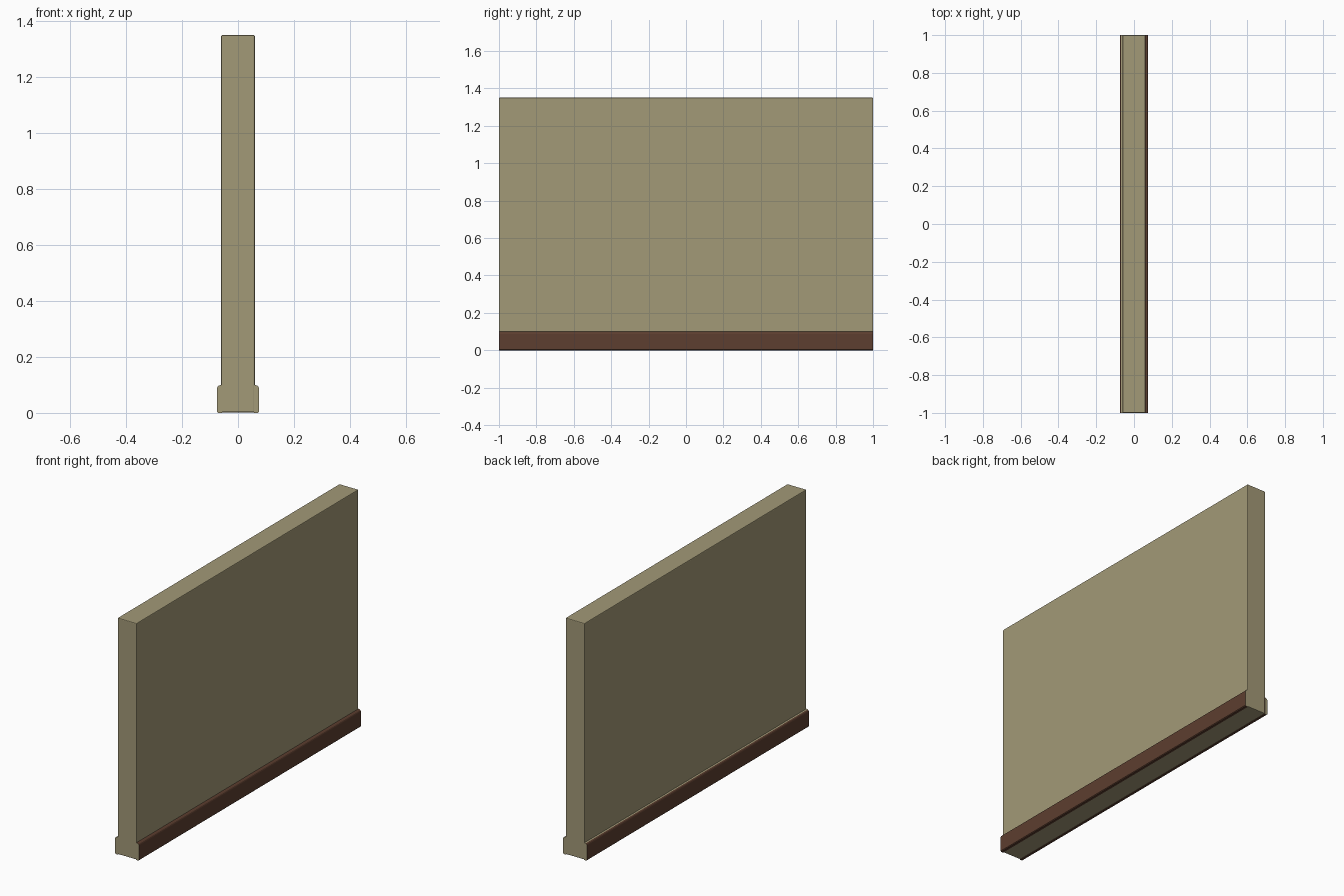
import bpy, bmesh

if "Cube" in bpy.data.objects:
    bpy.data.objects.remove(bpy.data.objects["Cube"])


def material(name, rgb):
    m = bpy.data.materials.new(name)
    m.diffuse_color = (*rgb, 1.0)
    m.use_nodes = True
    m.node_tree.nodes["Principled BSDF"].inputs["Base Color"].default_value = m.diffuse_color
    return m


plaster = material("tan_plaster", (0.365, 0.320, 0.185))
wood = material("dark_brown_wood", (0.110, 0.049, 0.029))


def extrude_profile(name, profile, half_len, mats):
    """Extrude an (x, z) outline along y."""
    bm = bmesh.new()
    face = bm.faces.new([bm.verts.new((x, -half_len, z)) for x, z in profile])
    out = bmesh.ops.extrude_face_region(bm, geom=[face])
    verts = [v for v in out["geom"] if isinstance(v, bmesh.types.BMVert)]
    bmesh.ops.translate(bm, verts=verts, vec=(0, 2 * half_len, 0))
    bmesh.ops.recalc_face_normals(bm, faces=bm.faces[:])
    mesh = bpy.data.meshes.new(name)
    bm.to_mesh(mesh)
    bm.free()
    for m in mats:
        mesh.materials.append(m)
    ob = bpy.data.objects.new(name, mesh)
    bpy.context.collection.objects.link(ob)
    return ob


# Wall panel with slightly eased edges
wall = extrude_profile("wall_panel",
                       [(-0.06, 0.002), (0.06, 0.002), (0.06, 1.35), (-0.06, 1.35)],
                       1.0, [plaster])
bevel = wall.modifiers.new("eased_edges", 'BEVEL')
bevel.width = 0.004
bevel.segments = 2

# Skirting boards on both sides, rounded at the top and eased at the bottom
for side, label in ((-1, "left"), (1, "right")):
    outline = [(0.058, 0.0), (0.071, 0.0), (0.075, 0.004), (0.075, 0.088),
               (0.073, 0.094), (0.068, 0.098), (0.058, 0.10)]
    board = extrude_profile(label + "_skirting_board",
                            [(side * x, z) for x, z in outline], 1.0, [wood, plaster])
    # Sawn ends show the wall colour, as does the left board's top strip
    for p in board.data.polygons:
        if abs(p.normal.y) > 0.9 or (side < 0 and p.normal.z > 0.9):
            p.material_index = 1
